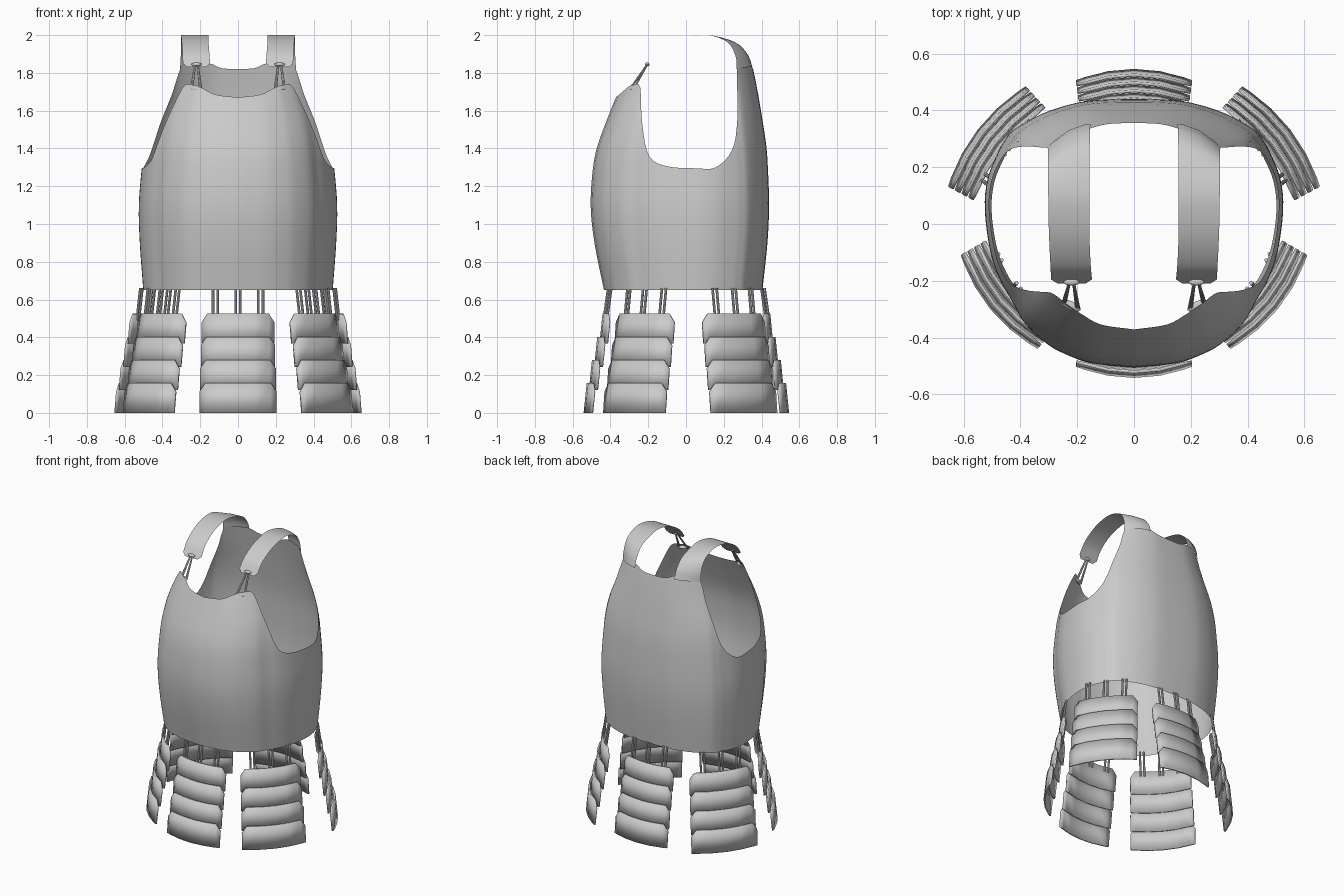
import bpy, bmesh
from math import radians, sin, cos
from mathutils import Vector, Matrix

if "Cube" in bpy.data.objects:
    bpy.data.objects.remove(bpy.data.objects["Cube"])

steel = bpy.data.materials.new("steel_grey")
steel.use_nodes = True
steel.diffuse_color = (0.6, 0.6, 0.6, 1)
steel.node_tree.nodes["Principled BSDF"].inputs["Base Color"].default_value = (0.6, 0.6, 0.6, 1)


def finish(name, bm, angle=40):
    mesh = bpy.data.meshes.new(name)
    bm.to_mesh(mesh)
    bm.free()
    mesh.materials.append(steel)
    mesh.shade_smooth()
    mesh.set_sharp_from_angle(angle=radians(angle))
    obj = bpy.data.objects.new(name, mesh)
    bpy.context.collection.objects.link(obj)
    return obj


def spline(points, steps):
    """Catmull-Rom curve through the points."""
    p = [Vector(q) for q in points]
    p = [2 * p[0] - p[1]] + p + [2 * p[-1] - p[-2]]
    out = []
    for i in range(1, len(p) - 2):
        a, b, c, d = p[i - 1:i + 3]
        for s in range(steps):
            t = s / steps
            out.append(b + (c - a) * t / 2 + (2 * a - 5 * b + 4 * c - d) * t ** 2 / 2
                       + (3 * b - 3 * c + d - a) * t ** 3 / 2)
    return out + [p[-2]]


def grid(bm, columns):
    """Quads over a list of equally long point columns."""
    v = [[bm.verts.new(co) for co in col] for col in columns]
    for a, b in zip(v, v[1:]):
        for j in range(len(a) - 1):
            bm.faces.new((a[j], b[j], b[j + 1], a[j + 1]))


def rod(bm, a, b, r):
    a, b = Vector(a), Vector(b)
    turn = (b - a).to_track_quat("Z", "Y").to_matrix().to_4x4()
    bmesh.ops.create_cone(bm, cap_ends=True, segments=8, radius1=r, radius2=r,
                          depth=(b - a).length, matrix=Matrix.Translation((a + b) / 2) @ turn)


# Cuirass: widest ring (x, y) with the height of the rim above each point
ring = [(0, -.505, 1.67), (.15, -.49, 1.685), (.25, -.455, 1.72), (.31, -.42, 1.735),
        (.385, -.35, 1.72), (.43, -.27, 1.52), (.47, -.2, 1.355), (.505, -.1, 1.305),
        (.525, .05, 1.295), (.515, .16, 1.3), (.48, .25, 1.39), (.455, .295, 1.55),
        (.42, .335, 1.83), (.32, .39, 1.85), (.21, .425, 1.85), (.12, .437, 1.825), (0, .44, 1.82)]
# Height, then scale of width, front depth and back depth
section = spline([(.65, .955, .86, .92), (.9, .99, .96, .98), (1.1, 1, 1, 1),
                  (1.3, .97, .975, .985), (1.42, .945, .925, .965), (1.55, .89, .83, .92),
                  (1.67, .8, .735, .875), (1.73, .76, .68, .85), (1.86, .71, .6, .79)], 4)


def body_point(x, y, z):
    for lo, hi in zip(section, section[1:]):
        if z <= hi[0]:
            break
    s = lo.lerp(hi, (z - lo[0]) / (hi[0] - lo[0]))
    return Vector((x * s[1], y * (s[2] if y < 0 else s[3]), z))


rows = 18
bm = bmesh.new()
grid(bm, [[body_point(x, y, .65 + (top - .65) * j / rows) for j in range(rows + 1)]
          for x, y, top in spline(ring, 4)])
cuirass = finish("cuirass", bm, 60)
mirror = cuirass.modifiers.new("mirror", "MIRROR")
mirror.merge_threshold = .002

# Shoulder straps: inner and outer edge paths from the back over to the front
inner = spline([(.153, .352, 1.83), (.155, .325, 1.9), (.156, .26, 1.962), (.157, .12, 2),
                (.157, .02, 1.992), (.156, -.07, 1.962), (.152, -.15, 1.91), (.148, -.195, 1.85)], 4)
outer = spline([(.307, .268, 1.82), (.303, .262, 1.89), (.302, .22, 1.962), (.302, .12, 2),
                (.301, .02, 1.992), (.298, -.07, 1.962), (.294, -.15, 1.91), (.292, -.195, 1.85)], 4)
for side, word in ((1, "left"), (-1, "right")):
    flip = Vector((side, 1, 1))
    columns = []
    for t in (0, .15, .5, .85, 1):
        bow = Vector((0, .02, .006)) * 4 * t * (1 - t)
        col = [a.lerp(b, t) + bow * max(0, 1 - 2.2 * i / len(inner))
               for i, (a, b) in enumerate(zip(inner, outer))]
        if 0 < t < 1:
            col[-1] = col[-1] + Vector((0, -.014, -.02))
        columns.append([p * flip for p in col])
    bm = bmesh.new()
    grid(bm, columns)
    if side > 0:
        bmesh.ops.reverse_faces(bm, faces=bm.faces)
    bmesh.ops.recalc_face_normals(bm, faces=bm.faces)
    finish(word + "_shoulder_strap", bm, 60)

    # Toggles and the cords between them
    upper, lower = Vector((.22, -.205, 1.845)), Vector((.222, -.287, 1.715))
    bm = bmesh.new()
    for centre, size, yaw in ((upper, (.028, .012, .01), 0), (lower, (.038, .015, .011), .45)):
        place = Matrix.Translation(centre * flip) @ Matrix.Rotation(yaw * side, 4, "Z")
        bmesh.ops.create_uvsphere(bm, u_segments=12, v_segments=8, radius=1,
                                  matrix=place @ Matrix.Diagonal((*size, 1)))
    for s in (-1, 1):
        for spread in (.02, .028):
            rod(bm, (upper + Vector((.007 * s, 0, 0))) * flip,
                (lower + Vector((spread * s, .01 * s, 0))) * flip, .005)
    finish(word + "_toggle_fastener", bm)


# Skirt panels: four lames, each lying outside the one above, hung on paired laces
def skirt_panel(name, x, y, angle, width):
    a = radians(angle)
    normal = Vector((cos(a), sin(a), 0))
    along = Vector((-sin(a), cos(a), 0))

    def place(u, out, z):
        sag = .04 * (2 * u / width) ** 2
        return Vector((x, y, z)) + along * u + normal * (out - sag)

    for k in range(4):
        half = width / 2 * (.94 + .02 * k)
        top, out = .525 - .1225 * k, -.1 + .028 * k
        columns = []
        for t in (-1, -.85, -.45, 0, .45, .85, 1):
            drop = .045 if abs(t) == 1 else 0
            columns.append([place(t * half, out + .016, top - .1575),
                            place(t * half, out + drop * .1, top - drop)])
        bm = bmesh.new()
        grid(bm, columns)
        lame = finish(name + "_lame_" + str(k + 1), bm)
        solid = lame.modifiers.new("thickness", "SOLIDIFY")
        solid.thickness = .011
        solid.offset = -1
    bm = bmesh.new()
    for u in (-.12, 0, .12):
        for gap in (-.012, .012):
            rod(bm, place(u + gap, -.106, .49), place(u + gap, -.13, .66), .007)
    finish(name + "_laces", bm)


skirt_panel("front_skirt", 0, -.542, -90, .41)
skirt_panel("back_skirt", 0, .546, 90, .41)
for side, word in ((1, "left"), (-1, "right")):
    for end, x, y, angle, width in (("front", .506, -.3, -39.3, .425), ("back", .55, .333, 37.8, .445)):
        skirt_panel(word + "_" + end + "_skirt", side * x, y,
                    angle if side > 0 else 180 - angle, width)
